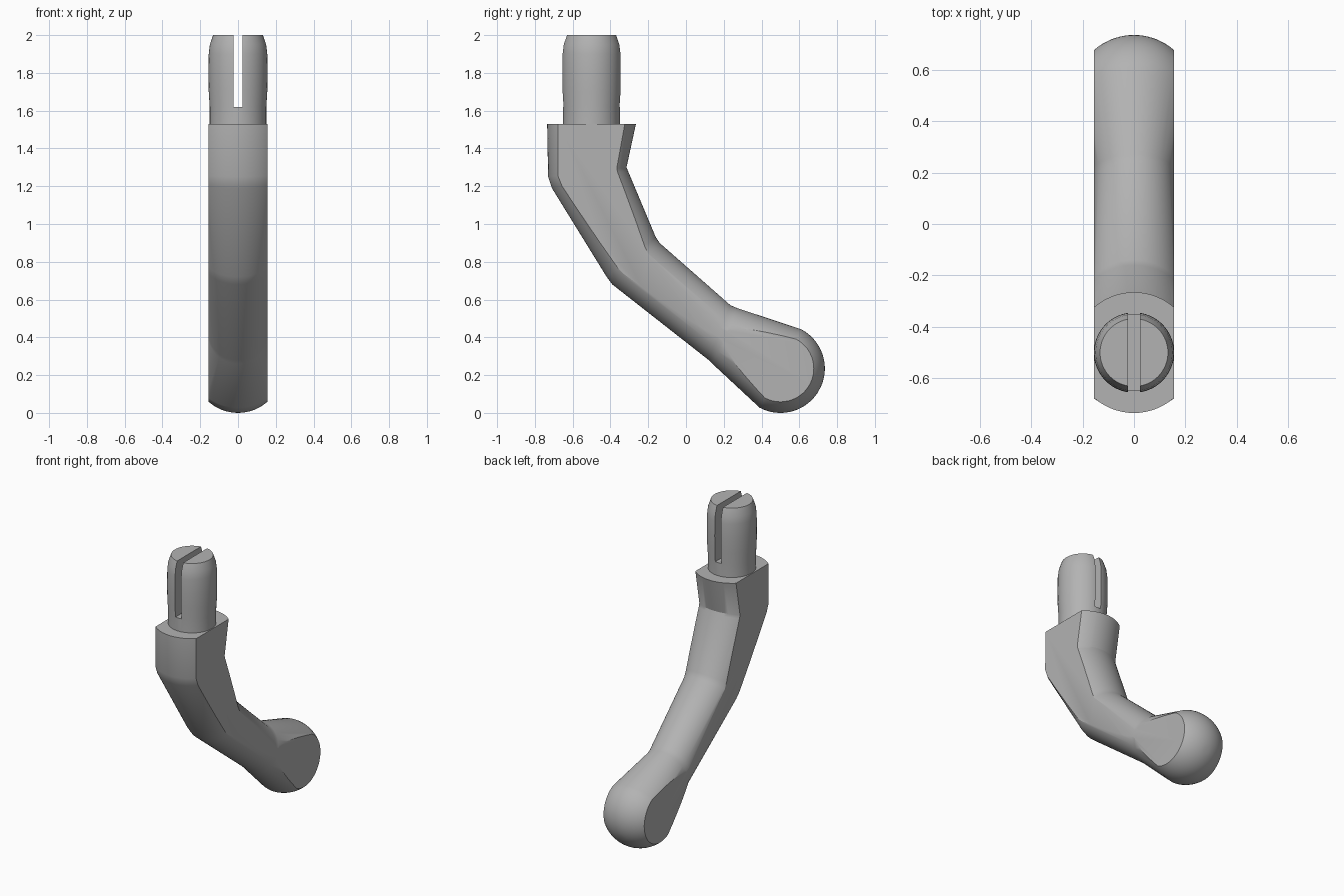
import bpy, bmesh, math
from mathutils import Vector

old = bpy.data.objects.get("Cube")
if old:
    bpy.data.objects.remove(old)

SIDES = 64
BALL_R = 0.235
HALF_WIDTH = 0.155

grey = bpy.data.materials.new("plain grey")
grey.use_nodes = True
colour = (0.45, 0.45, 0.45, 1)
grey.diffuse_color = colour
grey.node_tree.nodes["Principled BSDF"].inputs["Base Color"].default_value = colour


def finish(name, bm):
    bmesh.ops.recalc_face_normals(bm, faces=bm.faces)
    mesh = bpy.data.meshes.new(name)
    bm.to_mesh(mesh)
    bm.free()
    mesh.materials.append(grey)
    obj = bpy.data.objects.new(name, mesh)
    bpy.context.collection.objects.link(obj)
    return obj


def loft(name, sections):
    """Skin elliptical sections, each given as centre, half-axis and half-width in x."""
    bm = bmesh.new()
    rings = []
    for centre, axis, width in sections:
        ring = []
        for i in range(SIDES):
            t = math.tau * i / SIDES
            ring.append(bm.verts.new(centre + axis * math.cos(t) + Vector((width * math.sin(t), 0, 0))))
        rings.append(ring)
    for a, b in zip(rings, rings[1:]):
        for i in range(SIDES):
            j = (i + 1) % SIDES
            bm.faces.new((a[i], a[j], b[j], b[i]))
    bm.faces.new(rings[0])
    bm.faces.new(rings[-1])
    return finish(name, bm)


def cutter(name, size, place):
    bm = bmesh.new()
    bmesh.ops.create_cube(bm, size=1)
    bmesh.ops.scale(bm, vec=size, verts=bm.verts)
    bmesh.ops.translate(bm, vec=place, verts=bm.verts)
    return finish(name, bm)


def cut(obj, tool, operation):
    mod = obj.modifiers.new("cut", "BOOLEAN")
    mod.operation = operation
    mod.object = tool
    mod.solver = "EXACT"
    bpy.ops.object.select_all(action="DESELECT")
    bpy.context.view_layer.objects.active = obj
    obj.select_set(True)
    bpy.ops.object.modifier_apply(modifier=mod.name)
    bpy.data.objects.remove(tool)
    bpy.ops.object.shade_smooth_by_angle(angle=math.radians(30))


# Bent arm: front edge, back edge (y, z) and half-width of each section
edges = [
    ((-0.735, 1.53), (-0.265, 1.53), 0.235),
    ((-0.73, 1.25), (-0.315, 1.30), 0.235),
    ((-0.71, 1.19), (-0.308, 1.283), 0.23),
    ((-0.42, 0.72), (-0.16, 0.93), 0.185),
    ((-0.39, 0.68), (-0.14, 0.90), 0.18),
    ((0.12, 0.28), (0.235, 0.57), 0.157),
    ((0.14, 0.26), (0.27, 0.555), 0.158),
]
sections = []
for front, back, width in edges:
    f, b = Vector((0, *front)), Vector((0, *back))
    sections.append(((f + b) / 2, (b - f) / 2, width))

# Ball end: rings of a half sphere continuing the arm
ball = Vector((0, 0.5, BALL_R))
tilt = math.radians(62)
across = Vector((0, math.cos(tilt), math.sin(tilt)))
along = Vector((0, math.sin(tilt), -math.cos(tilt)))
for i in range(18):
    t = math.radians(5 * i)
    r = BALL_R * math.cos(t)
    sections.append((ball + along * BALL_R * math.sin(t), across * r, r))

arm = loft("bent_arm", sections)
cut(arm, cutter("side_trim", (2 * HALF_WIDTH, 4, 6), (0, 0, 1)), "INTERSECT")

# Round pin with a bevelled tip, split by a slot
profile = [(0.15, 1.52), (0.15, 1.62), (0.155, 1.7), (0.156, 1.8),
           (0.155, 1.9), (0.149, 1.95), (0.132, 2.0)]
pin = loft("slotted_pin", [(Vector((0, -0.5, z)), Vector((0, r, 0)), r) for r, z in profile])
cut(pin, cutter("slot", (0.046, 1, 1), (0, -0.5, 2.12)), "DIFFERENCE")
